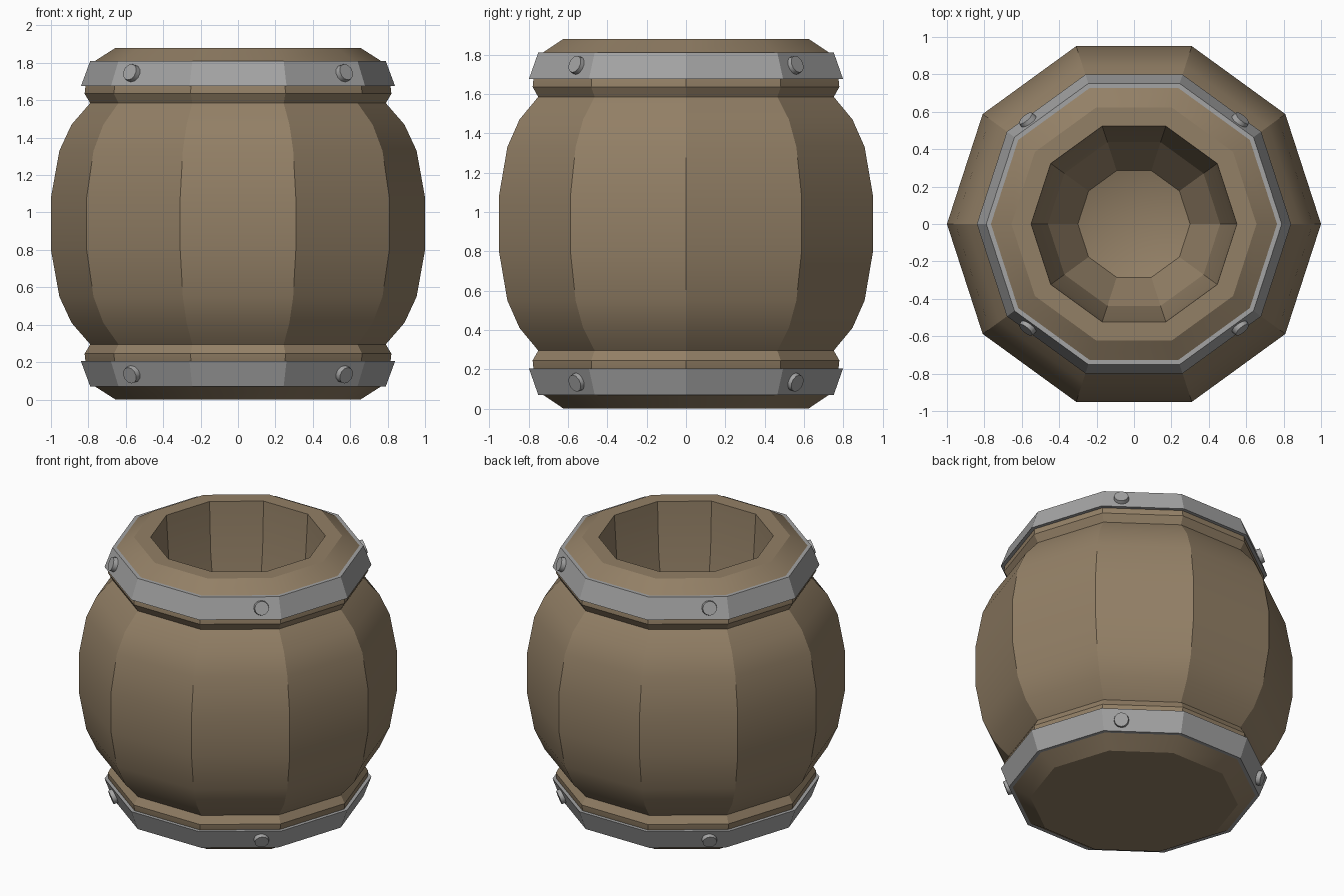
import bpy, bmesh
from math import cos, sin, pi, radians
from mathutils import Vector

cube = bpy.data.objects.get("Cube")
if cube:
    bpy.data.objects.remove(cube, do_unlink=True)

HEIGHT = 1.88
SIDES = 10


def make_material(name, rgb):
    mat = bpy.data.materials.new(name)
    mat.use_nodes = True
    mat.diffuse_color = (*rgb, 1)
    mat.node_tree.nodes["Principled BSDF"].inputs["Base Color"].default_value = (*rgb, 1)
    return mat


wood = make_material("brown wood", (0.29, 0.214, 0.132))
metal = make_material("grey metal", (0.37, 0.37, 0.37))


def finish(bm, name, mat, angle):
    bmesh.ops.recalc_face_normals(bm, faces=bm.faces)
    mesh = bpy.data.meshes.new(name)
    bm.to_mesh(mesh)
    bm.free()
    mesh.materials.append(mat)
    obj = bpy.data.objects.new(name, mesh)
    bpy.context.collection.objects.link(obj)
    bpy.ops.object.select_all(action="DESELECT")
    obj.select_set(True)
    bpy.context.view_layer.objects.active = obj
    bpy.ops.object.shade_smooth_by_angle(angle=radians(angle))
    return obj


def lathe(bm, profile, closed=False):
    """Sweep (radius, height) points round z; zero radius makes a centre point."""
    rings = []
    for r, z in profile:
        if r == 0:
            rings.append([bm.verts.new((0, 0, z))] * SIDES)
        else:
            rings.append([bm.verts.new((r * cos(2 * pi * i / SIDES),
                                        r * sin(2 * pi * i / SIDES), z))
                          for i in range(SIDES)])
    pairs = list(zip(rings, rings[1:]))
    if closed:
        pairs.append((rings[-1], rings[0]))
    for a, b in pairs:
        for i in range(SIDES):
            j = (i + 1) % SIDES
            corners = list(dict.fromkeys((a[i], a[j], b[j], b[i])))
            bm.faces.new(corners)


# Barrel body: half profile mirrored in height, plus the hollow
half = [(0.655, 0), (0.765, 0.07), (0.815, 0.2), (0.82, 0.245), (0.79, 0.295),
        (0.89, 0.41), (0.955, 0.55), (1.0, 0.8)]
outer = half + [(r, HEIGHT - z) for r, z in reversed(half)]
bm = bmesh.new()
lathe(bm, [(0, 0)] + outer + [(0.55, HEIGHT)]
      + [(0.53, 1.55), (0.46, 1.2), (0.3, 0.95), (0, 0.85)])
body = finish(bm, "barrel_body", wood, 20)

# Blend the hollow smoothly while its rim stays sharp
mesh = body.data
sharp = mesh.attributes["sharp_edge"].data
for edge in mesh.edges:
    ends = [mesh.vertices[v].co for v in edge.vertices]
    if all(p.xy.length < 0.6 and p.z > 0.5 for p in ends):
        sharp[edge.index].value = all(p.z > HEIGHT - 0.01 for p in ends)

# Metal hoops and their bolts, mirrored from bottom to top
hoop = [(0.79, 0.07), (0.84, 0.205), (0.80, 0.205), (0.75, 0.07)]
for label, flip in (("lower", False), ("upper", True)):
    bm = bmesh.new()
    lathe(bm, [(r, HEIGHT - z if flip else z) for r, z in hoop], closed=True)
    finish(bm, label + "_hoop", metal, 20)

    z = HEIGHT - 0.135 if flip else 0.135
    tilt = 0.35 if flip else -0.35
    for sx, sy, place in ((1, -1, "front_left"), (-1, -1, "front_right"),
                          (1, 1, "back_left"), (-1, 1, "back_right")):
        normal = Vector((sx * cos(radians(49)), sy * sin(radians(49)), tilt)).normalized()
        bm = bmesh.new()
        bmesh.ops.create_cone(bm, cap_ends=True, segments=12, radius1=0.05,
                              radius2=0.045, depth=0.04)
        turn = normal.to_track_quat("Z", "Y").to_matrix()
        bmesh.ops.rotate(bm, verts=bm.verts, matrix=turn)
        bmesh.ops.translate(bm, verts=bm.verts, vec=(sx * 0.567, sy * 0.552, z))
        finish(bm, f"{label}_bolt_{place}", metal, 40)
